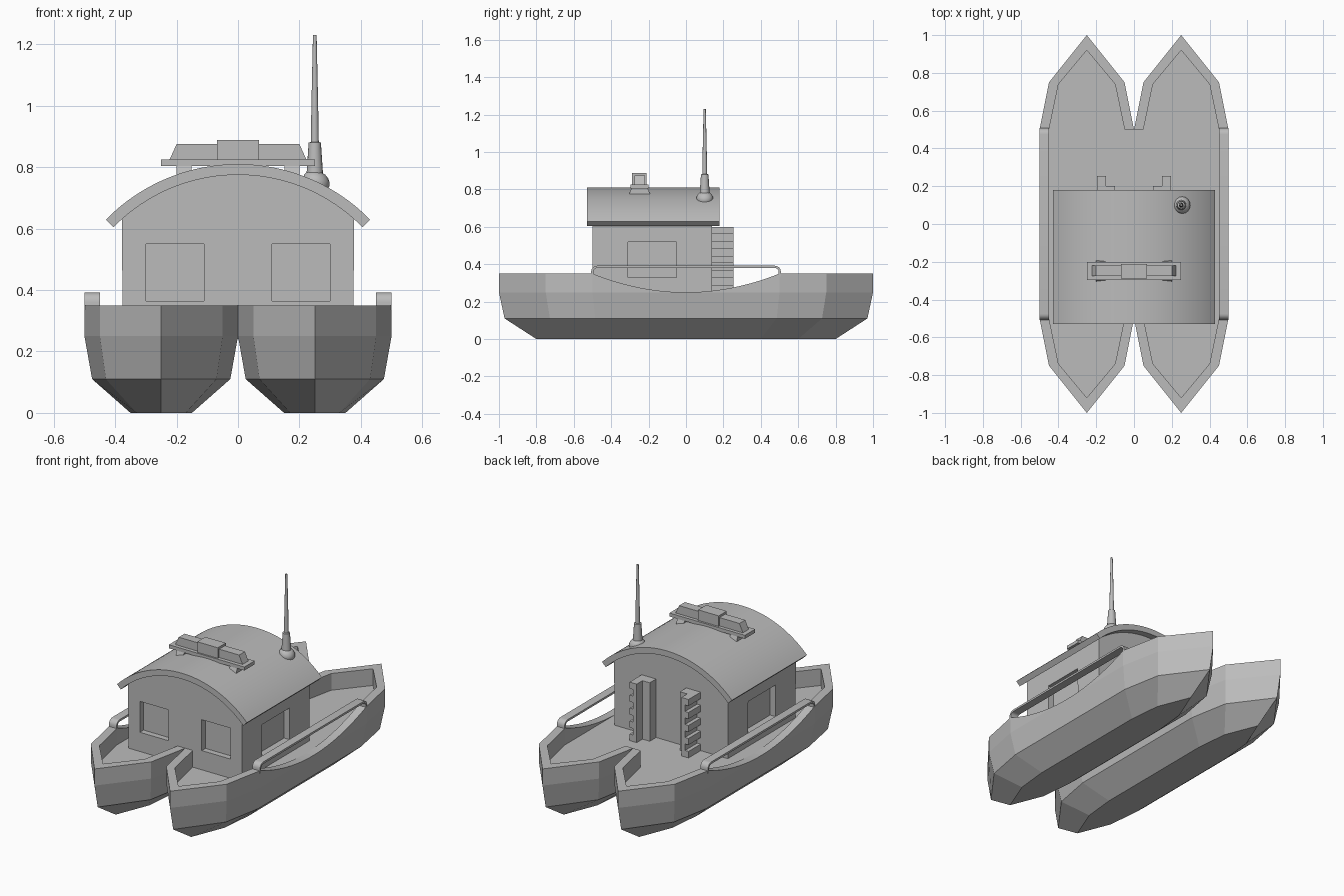
import bpy, bmesh, math
from mathutils import Matrix, Vector

cube = bpy.data.objects.get("Cube")
if cube:
    bpy.data.objects.remove(cube, do_unlink=True)

grey = bpy.data.materials.new("plain_grey")
grey.use_nodes = True
grey.diffuse_color = (0.5, 0.5, 0.5, 1)
grey.node_tree.nodes["Principled BSDF"].inputs["Base Color"].default_value = (0.5, 0.5, 0.5, 1)


def finish(name, bm, smooth=False):
    bmesh.ops.remove_doubles(bm, verts=bm.verts, dist=1e-5)
    bmesh.ops.recalc_face_normals(bm, faces=bm.faces)
    mesh = bpy.data.meshes.new(name)
    bm.to_mesh(mesh)
    bm.free()
    mesh.materials.append(grey)
    obj = bpy.data.objects.new(name, mesh)
    bpy.context.collection.objects.link(obj)
    if smooth:
        bpy.ops.object.select_all(action='DESELECT')
        obj.select_set(True)
        bpy.context.view_layer.objects.active = obj
        bpy.ops.object.shade_smooth_by_angle(angle=math.radians(35))
    return obj


def add_rings(bm, rings, caps=True):
    """Skin a stack of closed rings that share a point count."""
    rows = [[bm.verts.new(p) for p in ring] for ring in rings]
    n = len(rows[0])
    for a, b in zip(rows, rows[1:]):
        for i in range(n):
            j = (i + 1) % n
            bm.faces.new((a[i], a[j], b[j], b[i]))
    if caps:
        bm.faces.new(rows[0])
        bm.faces.new(rows[-1])


def add_box(bm, x, y, z):
    rect = [(x[0], y[0]), (x[1], y[0]), (x[1], y[1]), (x[0], y[1])]
    add_rings(bm, [[(u, v, h) for u, v in rect] for h in z])


def arc(cx, cz, r, start, end, steps):
    angles = [math.radians(start + (end - start) * i / steps) for i in range(steps + 1)]
    return [(cx + r * math.cos(a), cz + r * math.sin(a)) for a in angles]


# Twin hulls: plan entries are outer x, y, inner x, y, and bulwark height
DECK, RIM = 0.25, 0.35
plan = [(0, -1, 0, -0.92, RIM), (0.2, -0.75, 0.15, -0.74, RIM)]
for i in range(25):
    y = -0.5 + i / 24
    plan.append((0.25, y, 0.2, y, DECK + (RIM - DECK) * (y / 0.5) ** 2))
plan += [(0.2, 0.75, 0.15, 0.74, RIM), (0, 1, 0, 0.92, RIM), (-0.2, 0.75, -0.15, 0.74, RIM)]
plan += [(-0.25, y, -0.2, y, h) for y, h in ((0.5, RIM), (0.5, DECK), (-0.5, DECK), (-0.5, RIM))]
plan.append((-0.2, -0.75, -0.15, -0.74, RIM))

for side, name in ((1, "left"), (-1, "right")):
    def at(u, y, z):
        return (side * (0.25 + u), y, z)
    levels = ((0, 0.4, 0.8), (0.11, 0.9, 0.97), (DECK, 1, 1))
    rings = [[at(p[0] * sx, p[1] * sy, z) for p in plan] for z, sx, sy in levels]
    rings.append([at(p[0], p[1], p[4]) for p in plan])
    rings.append([at(p[2], p[3], p[4]) for p in plan])
    rings.append([at(p[2], p[3], DECK) for p in plan])
    bm = bmesh.new()
    add_rings(bm, rings)
    finish(name + "_hull", bm)

    # Side rail: a flat band with rounded ends
    def band(r):
        end = 0.475 + r
        return ([(end, 0.335)] + arc(0.475, 0.36, r, 0, 90, 6)
                + arc(-0.475, 0.36, r, 90, 180, 6) + [(-end, 0.335)])
    loop = band(0.032) + band(0.02)[::-1]
    bm = bmesh.new()
    add_rings(bm, [[(side * x, y, z) for y, z in loop] for x in (0.45, 0.5)])
    finish(name + "_rail", bm, True)

    # Rear ladder: wall post, deep stringer and outward rungs
    bm = bmesh.new()
    x = [side * v for v in (0.10, 0.148, 0.172, 0.195)]
    add_box(bm, x[0:2], (0.13, 0.2), (0.24, 0.6))
    add_box(bm, x[1:3], (0.13, 0.255), (0.24, 0.6))
    step = 0.35 / 9
    for i in range(5):
        z = DECK + 2 * i * step
        add_box(bm, x[2:4], (0.13, 0.255), (z, z + step))
    mesh_name = name + "_ladder"
    bmesh.ops.recalc_face_normals(bm, faces=bm.faces)
    finish(mesh_name, bm)

# Cabin with arched top
ARC_Z, R_IN, R_OUT = 0.208, 0.567, 0.602
half = math.degrees(math.acos(0.375 / R_IN))
bm = bmesh.new()
wall = [(-0.375, 0.24), (0.375, 0.24)] + arc(0, ARC_Z, R_IN + 0.005, half, 180 - half, 32)
add_rings(bm, [[(x, y, z) for x, z in wall] for y in (-0.5, 0.14)])
cabin = finish("cabin", bm)

# Recessed windows in the front and both sides
bm = bmesh.new()
for s in (1, -1):
    add_box(bm, (s * 0.11, s * 0.30), (-0.6, -0.465), (0.365, 0.55))
    add_box(bm, (s * 0.34, s * 0.5), (-0.31, -0.05), (0.33, 0.52))
cutter = finish("window_cutter", bm)
cutter.hide_render = True
cut = cabin.modifiers.new("windows", 'BOOLEAN')
cut.operation = 'DIFFERENCE'
cut.solver = 'EXACT'
cut.object = cutter
bpy.context.view_layer.objects.active = cabin
bpy.ops.object.modifier_apply(modifier=cut.name)
bpy.data.objects.remove(cutter, do_unlink=True)

# Curved roof
bm = bmesh.new()
shell = arc(0, ARC_Z, R_OUT, 44.4, 135.6, 40) + arc(0, ARC_Z, R_IN, 135.6, 44.4, 40)
add_rings(bm, [[(x, y, z) for x, z in shell] for y in (-0.53, 0.18)])
finish("roof", bm, True)

# Roof light bar
bm = bmesh.new()
add_box(bm, (-0.25, 0.25), (-0.297, -0.2), (0.804, 0.825))
finish("light_bar_plate", bm)
bm = bmesh.new()
add_box(bm, (-0.068, 0.068), (-0.288, -0.212), (0.82, 0.888))
finish("light_bar_centre", bm)
bm = bmesh.new()
lamp = [(-0.225, 0.82), (0.225, 0.82), (0.2, 0.875), (-0.2, 0.875)]
add_rings(bm, [[(x, y, z) for x, z in lamp] for y in (-0.275, -0.22)])
finish("light_bar_lamps", bm)
bm = bmesh.new()
foot = [(-0.308, 0.765), (-0.188, 0.765), (-0.205, 0.808), (-0.291, 0.808)]
for s in (1, -1):
    add_rings(bm, [[(s * x, y, z) for y, z in foot] for x in (0.152, 0.2)])
finish("light_bar_feet", bm)


# Antenna: domed foot tilted to the roof, socket and tapered mast
def add_lathe(bm, profile, matrix):
    rings = []
    for r, z in profile:
        circle = [2 * math.pi * i / 16 for i in range(16)]
        rings.append([matrix @ Vector((r * math.cos(a), r * math.sin(a), z)) for a in circle])
    add_rings(bm, rings)


AX, AY = 0.255, 0.1
tilt = math.asin(AX / R_OUT)
foot_place = (Matrix.Translation((0, AY, ARC_Z)) @ Matrix.Rotation(tilt, 4, 'Y')
              @ Matrix.Translation((0, 0, R_OUT)))
bm = bmesh.new()
add_lathe(bm, [(0.045, -0.01), (0.045, 0.005), (0.04, 0.016), (0.03, 0.026), (0.016, 0.033)], foot_place)
finish("antenna_foot", bm, True)
bm = bmesh.new()
mast = [(0.028, 0.76), (0.026, 0.79), (0.02, 0.88), (0.013, 0.882), (0.011, 1.0), (0.006, 1.23)]
add_lathe(bm, mast, Matrix.Translation((AX - 0.005, AY, 0)))
finish("antenna_mast", bm, True)
